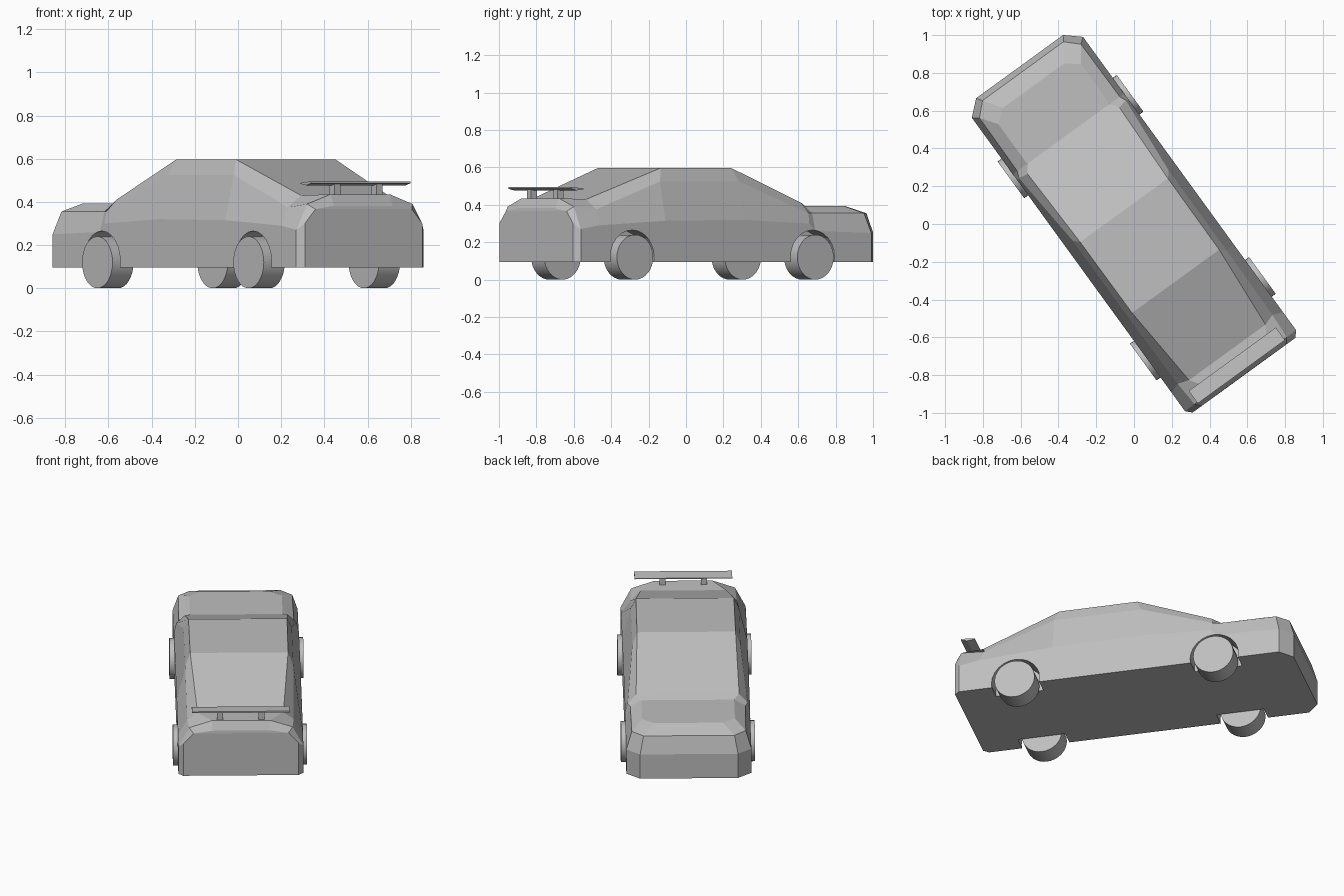
import bpy, bmesh, math
from mathutils import Matrix

if "Cube" in bpy.data.objects:
    bpy.data.objects.remove(bpy.data.objects["Cube"])

# The whole car is built along local +y, then turned about z
TURN = Matrix.Rotation(math.radians(36), 4, 'Z')

paint = bpy.data.materials.new("grey paint")
paint.diffuse_color = (0.52, 0.52, 0.52, 1)
paint.use_nodes = True
paint.node_tree.nodes["Principled BSDF"].inputs["Base Color"].default_value = paint.diffuse_color


def finish(bm, name):
    bmesh.ops.recalc_face_normals(bm, faces=bm.faces)
    mesh = bpy.data.meshes.new(name)
    bm.to_mesh(mesh)
    bm.free()
    mesh.materials.append(paint)
    ob = bpy.data.objects.new(name, mesh)
    bpy.context.collection.objects.link(ob)
    ob.matrix_world = TURN
    return ob


def loft(name, stations):
    """Skin half sections (x, y, z), bottom to top, mirrored across x = 0."""
    bm = bmesh.new()
    rings = []
    for half in stations:
        ring = half + [(-x, y, z) for x, y, z in reversed(half)]
        rings.append([bm.verts.new(p) for p in ring])
    n = len(rings[0])
    for a, b in zip(rings, rings[1:]):
        for i in range(n):
            j = (i + 1) % n
            bm.faces.new((a[i], a[j], b[j], b[i]))
    # caps, split into rows so sloped ends stay clean
    for r in (rings[0], rings[-1]):
        for i in range(n // 2 - 1):
            bm.faces.new((r[i], r[i + 1], r[n - 2 - i], r[n - 1 - i]))
    return finish(bm, name)


def cylinder(name, x, y, z, radius, width, segments):
    bm = bmesh.new()
    m = Matrix.Translation((x, y, z)) @ Matrix.Rotation(math.pi / 2, 4, 'Y')
    bmesh.ops.create_cone(bm, cap_ends=True, segments=segments, radius1=radius,
                          radius2=radius, depth=width, matrix=m)
    return finish(bm, name)


def box(name, centre, size):
    bm = bmesh.new()
    m = Matrix.Translation(centre) @ Matrix.Diagonal((*size, 1))
    bmesh.ops.create_cube(bm, size=1, matrix=m)
    return finish(bm, name)


# Body shell: sill, belt, shoulder and top edge at each station, rear to front
W, B = 0.364, 0.095
body = loft("car_body", [
    [(.336, -.99, B), (.336, -.99, .30), (.276, -.99, .366), (.167, -.988, .382)],
    [(W, -.96, B), (W, -.96, .27), (.302, -.96, .39), (.17, -.963, .435)],
    [(W, -.86, B), (W, -.84, .29), (.31, -.82, .375), (.25, -.84, .43)],
    [(W, -.375, B), (W, -.40, .315), (.315, -.40, .525), (.285, -.375, .597)],
    [(W, .09, B), (W, .12, .32), (.315, .12, .525), (.287, .09, .597)],
    [(W, .55, B), (W, .55, .30), (.350, .555, .355), (.30, .545, .41)],
    [(W, .59, B), (W, .59, .26), (.335, .59, .355), (.27, .59, .393)],
    [(W, .96, B), (W, .96, .25), (.332, .935, .355), (.27, .85, .393)],
    [(.285, 1.03, B), (.285, 1.03, .25), (.265, 1.0, .355), (.20, .905, .393)],
])

# Wheels and wheel arches
for end, y in (("front", .572), ("rear", -.62)):
    for side, s in (("left", -1), ("right", 1)):
        wheel = cylinder(f"{end}_{side}_wheel", s * .33, y, .12, .12, .12, 32)
        for p in wheel.data.polygons:
            p.use_smooth = len(p.vertices) == 4
        cutter = cylinder(f"{end}_{side}_arch_cutter", s * .36, y, .12, .145, .20, 24)
        cutter.hide_render = True
        cutter.display_type = 'WIRE'
        cut = body.modifiers.new(f"{end} {side} arch", 'BOOLEAN')
        cut.operation = 'DIFFERENCE'
        cut.solver = 'EXACT'
        cut.object = cutter

# Rear wing: thin blade with tapered edge, on two posts
loft("rear_wing", [
    [(.285, -.967, .486), (.285, -.967, .495)],
    [(.285, -.93, .477), (.285, -.93, .492)],
    [(.285, -.885, .483), (.285, -.885, .488)],
])
for side, s in (("left", -1), ("right", 1)):
    box(f"{side}_wing_post", (s * .12, -.93, .453), (.035, .04, .06))
